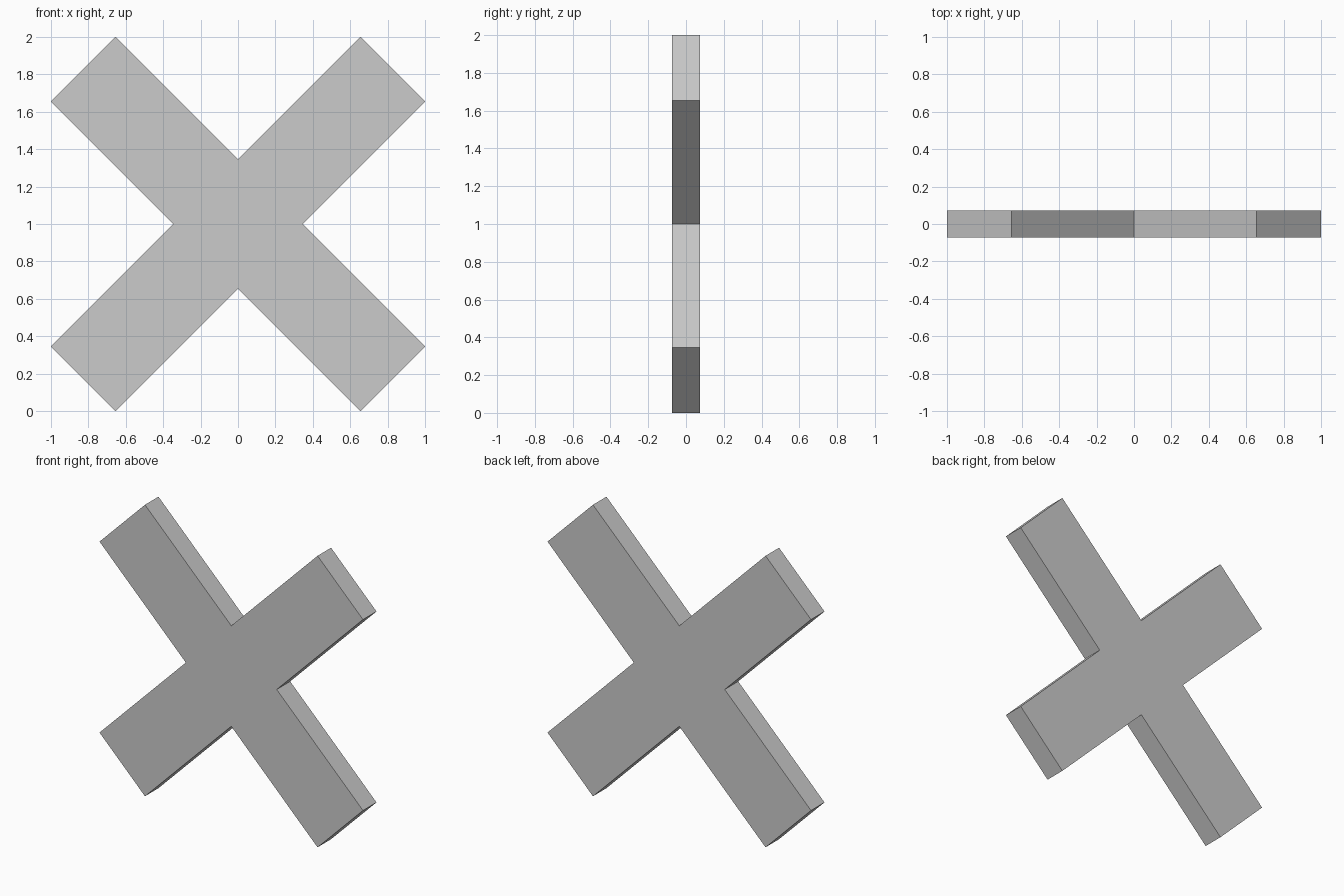
import bpy, bmesh

if "Cube" in bpy.data.objects:
    bpy.data.objects.remove(bpy.data.objects["Cube"])

TIP = 0.655      # distance from the axis to the arm's outermost corner
NOTCH = 0.345    # distance from the centre to each inner corner
HALF_DEPTH = 0.073

# One arm's profile (notch, two tip corners), turned in quarter steps
arm = [(NOTCH, 0.0), (1.0, TIP), (TIP, 1.0)]
outline = []
for _ in range(4):
    outline += arm
    arm = [(-z, x) for x, z in arm]

# Flat cross outline, extruded front to back
bm = bmesh.new()
face = bm.faces.new([bm.verts.new((x, -HALF_DEPTH, z + 1.0)) for x, z in outline])
result = bmesh.ops.extrude_face_region(bm, geom=[face], use_keep_orig=True)
back = [g for g in result["geom"] if isinstance(g, bmesh.types.BMVert)]
bmesh.ops.translate(bm, verts=back, vec=(0, 2 * HALF_DEPTH, 0))
bmesh.ops.recalc_face_normals(bm, faces=bm.faces)

mesh = bpy.data.meshes.new("diagonal_cross")
bm.to_mesh(mesh)
bm.free()
bpy.context.collection.objects.link(bpy.data.objects.new("diagonal_cross", mesh))
